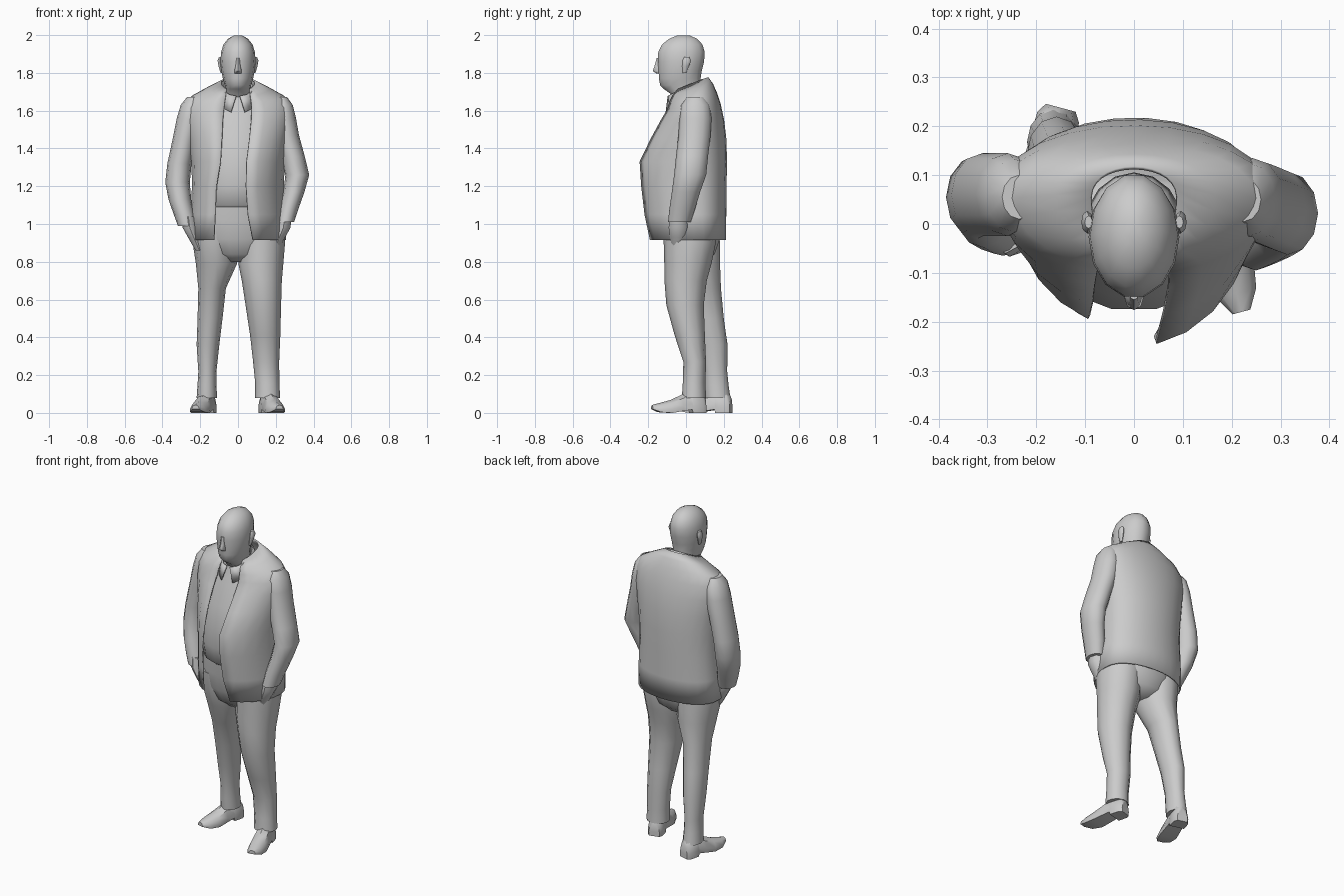
import bpy, bmesh
from math import sin, cos, pi, acos, radians
from mathutils import Matrix, Vector


def skin(name, rings, closed=True, caps=True, angle=50, thick=0):
    """Join successive rings of points into a smooth-shaded surface."""
    bm = bmesh.new()
    rows = [[bm.verts.new(p) for p in r] for r in rings]
    n = len(rows[0])
    for a, b in zip(rows, rows[1:]):
        for i in range(n if closed else n - 1):
            j = (i + 1) % n
            bm.faces.new((a[i], a[j], b[j], b[i]))
    if caps and closed:
        bm.faces.new(rows[0])
        bm.faces.new(rows[-1])
    bmesh.ops.recalc_face_normals(bm, faces=bm.faces)
    me = bpy.data.meshes.new(name)
    bm.to_mesh(me)
    bm.free()
    me.shade_smooth()
    me.set_sharp_from_angle(angle=radians(angle))
    ob = bpy.data.objects.new(name, me)
    bpy.context.collection.objects.link(ob)
    if thick:
        m = ob.modifiers.new("thickness", 'SOLIDIFY')
        m.thickness = thick
        m.offset = 0
    return ob


def oval(z, cx, cy, rx, ry, n=12, tilt=0):
    pts = []
    for i in range(n):
        a = 2 * pi * i / n
        y = ry * sin(a)
        pts.append((cx + rx * cos(a), cy + y, z + tilt * y))
    return pts


def tube(name, rows, n=12):
    return skin(name, [oval(*r, n=n) for r in rows])


def span(z, rx, yf, yb, n=14, tilt=0):
    return oval(z, 0, (yf + yb) / 2, rx, (yb - yf) / 2, n, tilt)


# Jacket: open front shell; z, half width, back, left front, right front, edges, tilt
def jacket_ring(z, rx, yb, yfl, yfr, xl, xr, tilt=0, n=22, cy=0.05):
    a0, a1 = -acos(xr / rx), pi + acos(-xl / rx)
    pts = []
    for i in range(n + 1):
        a = a0 + (a1 - a0) * i / n
        x, s = rx * cos(a), sin(a)
        if s > 0:
            y = cy + (yb - cy) * s ** 0.85
        else:
            y = cy + (cy - (yfr if x > 0 else yfl)) * s
        pts.append((x, y, z + tilt * (y - 0.04)))
    return pts


skin("jacket", [jacket_ring(*r) for r in [
    (0.915, 0.25, 0.208, -0.18, -0.20, -0.127, 0.078),
    (1.05, 0.248, 0.21, -0.195, -0.222, -0.12, 0.052),
    (1.20, 0.24, 0.212, -0.21, -0.238, -0.114, 0.042),
    (1.33, 0.245, 0.214, -0.21, -0.247, -0.092, 0.045),
    (1.45, 0.26, 0.21, -0.175, -0.19, -0.085, 0.06),
    (1.55, 0.275, 0.198, -0.13, -0.135, -0.08, 0.07),
    (1.62, 0.275, 0.18, -0.10, -0.10, -0.075, 0.072, 0.1),
    (1.67, 0.245, 0.16, -0.09, -0.09, -0.07, 0.07, 0.2),
    (1.71, 0.165, 0.14, -0.08, -0.08, -0.065, 0.065, 0.3),
    (1.745, 0.088, 0.115, -0.075, -0.075, -0.06, 0.06, 0.4)]],
    closed=False, thick=0.008)

# Shirt with rounded belly
skin("shirt", [span(*r) for r in [
    (1.07, 0.17, -0.12, 0.12), (1.10, 0.20, -0.16, 0.15),
    (1.20, 0.21, -0.178, 0.16), (1.32, 0.21, -0.178, 0.16),
    (1.45, 0.21, -0.15, 0.16), (1.57, 0.20, -0.105, 0.14),
    (1.65, 0.14, -0.08, 0.11), (1.70, 0.08, -0.07, 0.09)]])

# Shirt collar: band open at the throat
collar = []
for drop, grow, gap in ((0.0, 0.0, 0.12), (0.055, 0.018, 0.38)):
    ring = []
    for i in range(15):
        a = -pi / 2 + gap + (2 * pi - 2 * gap) * i / 14
        x, y = (0.08 + grow) * cos(a), -0.005 + (0.09 + grow) * sin(a)
        ring.append((x, y, 1.725 + 0.5 * y - drop * (1.1 - 0.4 * sin(a))))
    collar.append(ring)
skin("shirt_collar", collar, closed=False, thick=0.006)

# Sleeves: z, centre x, centre y, radius x, radius y
tube("left_sleeve", [
    (1.672, 0.225, 0.05, 0.035, 0.045), (1.63, 0.235, 0.05, 0.055, 0.075),
    (1.56, 0.243, 0.05, 0.064, 0.085), (1.47, 0.257, 0.045, 0.066, 0.085),
    (1.36, 0.288, 0.032, 0.065, 0.085), (1.26, 0.314, 0.022, 0.063, 0.085),
    (1.17, 0.296, 0.0, 0.056, 0.075), (1.08, 0.268, -0.02, 0.052, 0.068),
    (1.01, 0.25, -0.035, 0.047, 0.06)])
tube("right_sleeve", [
    (1.672, -0.235, 0.055, 0.035, 0.045), (1.63, -0.245, 0.058, 0.058, 0.075),
    (1.56, -0.258, 0.06, 0.066, 0.085), (1.45, -0.282, 0.06, 0.064, 0.085),
    (1.32, -0.31, 0.06, 0.064, 0.085), (1.22, -0.32, 0.055, 0.065, 0.085),
    (1.13, -0.308, 0.03, 0.06, 0.078), (1.05, -0.285, 0.005, 0.055, 0.066),
    (0.99, -0.268, -0.01, 0.05, 0.055)])

# Hands tucked into pockets
for name, x, y in (("left_hand", 0.24, -0.04), ("right_hand", -0.255, -0.015)):
    s = 1 if x > 0 else -1
    tube(name, [(1.04, x + s * 0.008, y, 0.035, 0.045), (0.98, x, y, 0.038, 0.052),
                (0.93, x - s * 0.02, y, 0.03, 0.045),
                (0.86, x - s * 0.05, y, 0.02, 0.03)], n=8)

# Trousers: hips and two separate strides
skin("trouser_hips", [span(*r) for r in [
    (0.80, 0.08, -0.04, 0.11), (0.84, 0.17, -0.09, 0.155),
    (0.92, 0.23, -0.122, 0.182), (1.02, 0.23, -0.14, 0.19), (1.14, 0.21, -0.15, 0.18)]])
tube("left_trouser_leg", [
    (1.0, 0.125, 0.02, 0.12, 0.14), (0.90, 0.127, 0.02, 0.122, 0.138),
    (0.79, 0.121, 0.01, 0.119, 0.125), (0.70, 0.126, -0.002, 0.106, 0.112),
    (0.57, 0.134, -0.005, 0.094, 0.099), (0.41, 0.144, 0.02, 0.08, 0.08),
    (0.27, 0.149, 0.046, 0.069, 0.06), (0.16, 0.155, 0.043, 0.064, 0.06),
    (0.08, 0.157, 0.042, 0.066, 0.064)])
tube("right_trouser_leg", [
    (1.0, -0.122, 0.03, 0.118, 0.14), (0.90, -0.122, 0.04, 0.118, 0.14),
    (0.79, -0.114, 0.055, 0.109, 0.125), (0.66, -0.137, 0.085, 0.073, 0.10),
    (0.50, -0.148, 0.115, 0.066, 0.085), (0.36, -0.159, 0.143, 0.06, 0.077),
    (0.22, -0.162, 0.155, 0.048, 0.063), (0.15, -0.164, 0.16, 0.05, 0.065),
    (0.08, -0.165, 0.168, 0.054, 0.067)])


# Shoes: stations from heel to toe; distance, half width, bottom, top
def shoe(name, heel, turn):
    m = Matrix.Translation(heel) @ Matrix.Rotation(radians(turn), 4, 'Z')
    shape = ((-1, 0), (1, 0), (1.05, 0.3), (0.75, 0.78), (0, 1), (-0.75, 0.78), (-1.05, 0.3))
    rings = []
    for d, w, lo, hi in ((0, 0.03, 0, 0.085), (0.02, 0.042, 0, 0.12), (0.075, 0.043, 0, 0.125),
                         (0.08, 0.042, 0.018, 0.122), (0.13, 0.046, 0.01, 0.095),
                         (0.19, 0.05, 0, 0.068), (0.25, 0.04, 0.004, 0.052),
                         (0.29, 0.018, 0.02, 0.042)):
        rings.append([m @ Vector((u * w, -d, lo + v * (hi - lo))) for u, v in shape])
    skin(name, rings, angle=45)


shoe("left_shoe", (0.145, 0.10, 0), 15)
shoe("right_shoe", (-0.15, 0.238, 0), -15)

# Head and neck
skin("head", [span(*r) for r in [
    (1.62, 0.068, -0.05, 0.085), (1.69, 0.07, -0.085, 0.085),
    (1.715, 0.066, -0.12, 0.083), (1.735, 0.07, -0.14, 0.08),
    (1.77, 0.08, -0.146, 0.08), (1.81, 0.088, -0.148, 0.086),
    (1.86, 0.093, -0.152, 0.099), (1.91, 0.09, -0.15, 0.102),
    (1.95, 0.077, -0.13, 0.09), (1.98, 0.054, -0.092, 0.062),
    (1.999, 0.02, -0.045, 0.018)]])

# Nose: small wedge narrowing to the brow
skin("nose", [oval(z, 0, y, rx, ry, 8) for z, y, rx, ry in [
    (1.797, -0.145, 0.017, 0.012), (1.81, -0.15, 0.02, 0.026),
    (1.835, -0.147, 0.013, 0.02), (1.88, -0.145, 0.009, 0.01)]])

# Ears
for s in (-1, 1):
    skin("left_ear" if s > 0 else "right_ear", [oval(z, s * x, y, rx, ry, 8) for z, x, y, rx, ry in [
        (1.80, 0.087, -0.008, 0.006, 0.01), (1.835, 0.092, -0.002, 0.011, 0.018),
        (1.865, 0.096, 0.004, 0.012, 0.023), (1.885, 0.093, 0.004, 0.008, 0.013)]])
